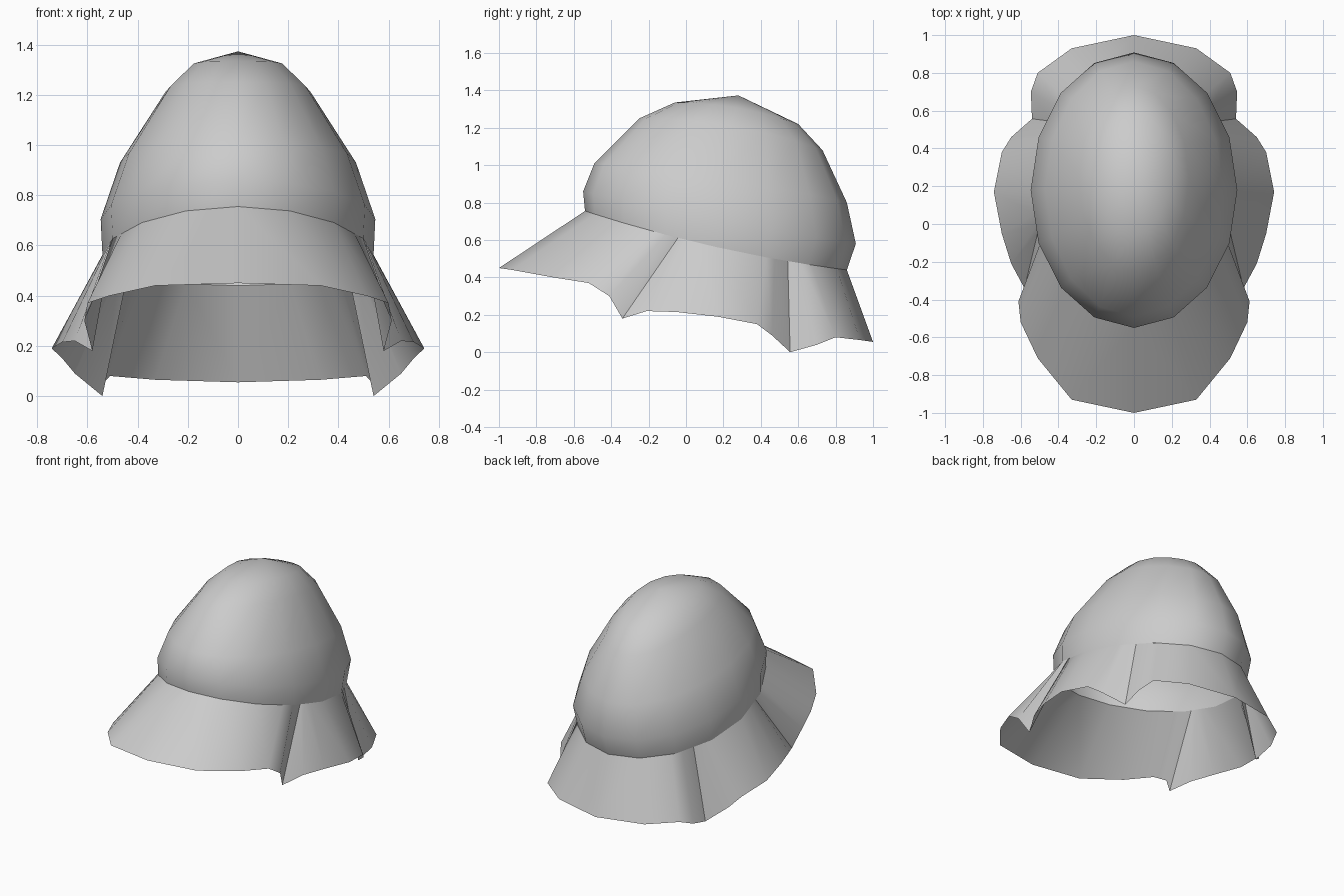
import bpy
import math

if "Cube" in bpy.data.objects:
    bpy.data.objects.remove(bpy.data.objects["Cube"])

N = 16
# Dome rings: front y, front z, back y, back z, half width, lift at the sides
RINGS = [(-0.54, 0.755, 0.86, 0.44, 0.54, -0.035),
         (-0.55, 0.86, 0.908, 0.58, 0.547, -0.015),
         (-0.49, 1.01, 0.86, 0.80, 0.47, 0.025),
         (-0.25, 1.25, 0.73, 1.08, 0.29, 0.045),
         (-0.06, 1.335, 0.60, 1.22, 0.19, 0.03)]


def ring_point(ring, deg):
    """Point on a tilted oval; 0 degrees is the front."""
    fy, fz, by, bz, w, lift = ring
    s, c = math.sin(math.radians(deg)), math.cos(math.radians(deg))
    return (w * s, (fy + by) / 2 + (fy - by) / 2 * c,
            (fz + bz) / 2 + (fz - bz) / 2 * c + lift * s * s)


def rim_point(deg):
    """Point on the straight-sided 16-gon rim of the dome."""
    step = 360 / N
    i = math.floor(deg / step)
    t = deg / step - i
    a, b = ring_point(RINGS[0], i * step), ring_point(RINGS[0], (i + 1) * step)
    return tuple(p + (q - p) * t for p, q in zip(a, b))


def make(name, verts, faces, angle):
    mesh = bpy.data.meshes.new(name)
    mesh.from_pydata(verts, [], faces)
    obj = bpy.data.objects.new(name, mesh)
    bpy.context.collection.objects.link(obj)
    bpy.ops.object.select_all(action='DESELECT')
    obj.select_set(True)
    bpy.context.view_layer.objects.active = obj
    bpy.ops.object.shade_smooth_by_angle(angle=math.radians(angle))
    return obj


# Crown dome: stacked tilted ovals closed by a single top point
verts = [ring_point(r, i * 360 / N) for r in RINGS for i in range(N)]
faces = [(k * N + i, k * N + (i + 1) % N, (k + 1) * N + (i + 1) % N, (k + 1) * N + i)
         for k in range(len(RINGS) - 1) for i in range(N)]
top = len(verts)
verts.append((0, 0.28, 1.373))
faces += [(top - N + i, top - N + (i + 1) % N, top) for i in range(N)]
make("crown_dome", verts, faces, 60)

# Flap edges on the right half: rim angle, outer x, y, z
VISOR = [(0, 0, -1, 0.45), (22.5, 0.33, -0.93, 0.44), (45, 0.51, -0.71, 0.40),
         (61, 0.60, -0.52, 0.37), (67.5, 0.612, -0.41, 0.30), (73, 0.58, -0.34, 0.18)]
SIDE = [(73, 0.58, -0.34, 0.18), (76, 0.65, -0.21, 0.22), (81, 0.70, -0.05, 0.215),
        (90, 0.742, 0.17, 0.19), (112.5, 0.70, 0.38, 0.15), (117, 0.65, 0.46, 0.09),
        (124, 0.54, 0.557, 0.0)]
NECK = [(124, 0.54, 0.557, 0.0), (131, 0.546, 0.70, 0.04), (138, 0.51, 0.80, 0.08),
        (157.5, 0.33, 0.93, 0.065), (180, 0, 1, 0.055)]


def flap(name, edge):
    verts = [p for e in edge for p in (rim_point(e[0]), e[1:])]
    faces = [(2 * i, 2 * i + 1, 2 * i + 3, 2 * i + 2) for i in range(len(edge) - 1)]
    obj = make(name, verts, faces, 50)
    mirror = obj.modifiers.new("mirror", 'MIRROR')
    mirror.use_clip = True


# Hanging flaps around the rim
flap("front_visor", VISOR)
flap("side_flaps", SIDE)
flap("neck_flap", NECK)
